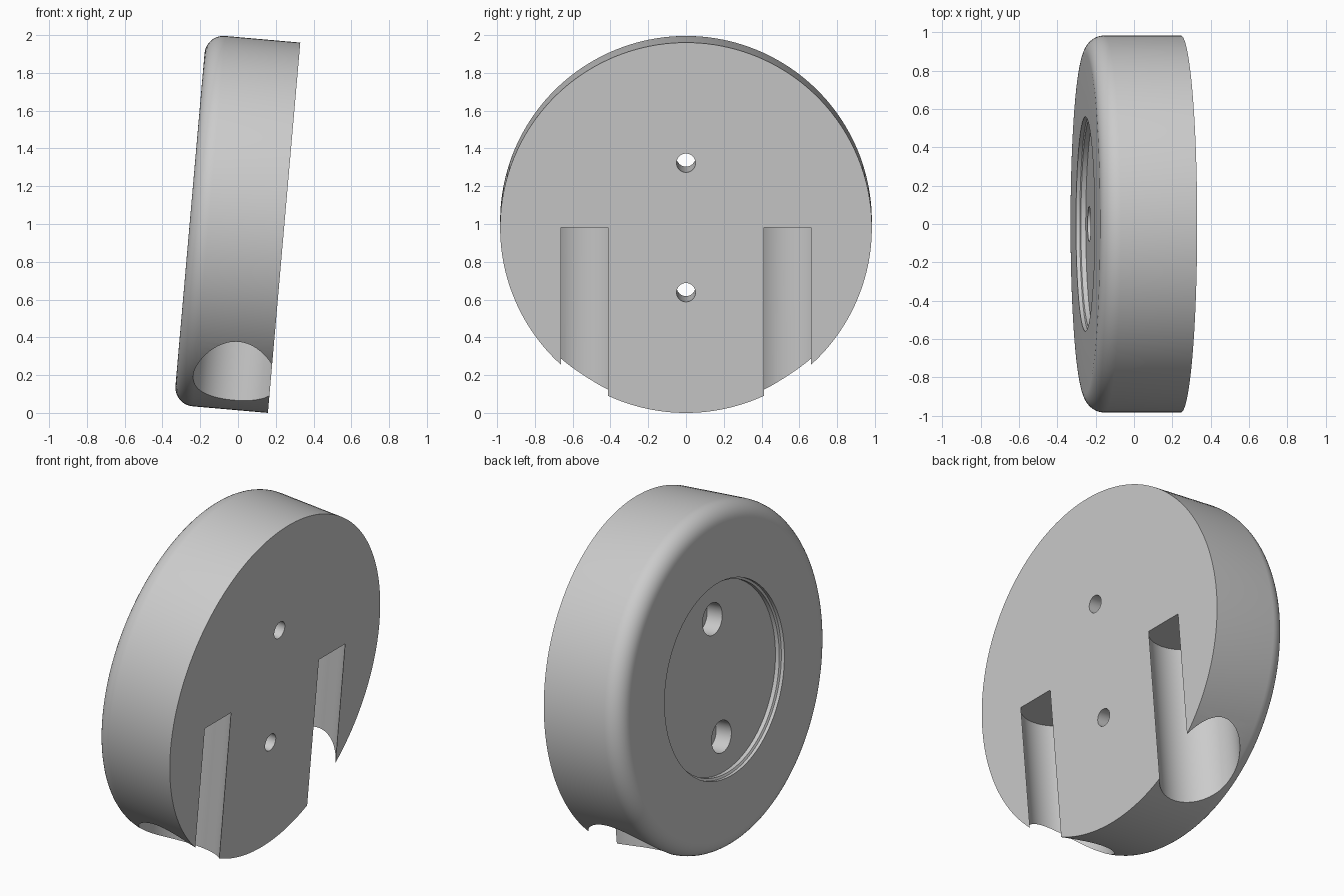
import bpy, bmesh
from math import sin, cos, pi, radians
from mathutils import Matrix

cube = bpy.data.objects.get("Cube")
if cube:
    bpy.data.objects.remove(cube, do_unlink=True)

RADIUS, DEPTH, FILLET = 0.984, 0.5, 0.1
TILT = radians(5)


def lathe(name, profile, steps, matrix=Matrix()):
    """Turn (position along x, radius) points about the x axis and cap the ends."""
    bm = bmesh.new()
    verts = [bm.verts.new((a, 0, r)) for a, r in profile]
    edges = [bm.edges.new(pair) for pair in zip(verts, verts[1:])]
    bmesh.ops.spin(bm, geom=verts + edges, cent=(0, 0, 0), axis=(1, 0, 0),
                   angle=2 * pi, steps=steps, use_merge=True)
    bmesh.ops.remove_doubles(bm, verts=bm.verts[:], dist=1e-5)
    bmesh.ops.holes_fill(bm, edges=[e for e in bm.edges if e.is_boundary], sides=0)
    bmesh.ops.recalc_face_normals(bm, faces=bm.faces[:])
    bm.transform(matrix)
    mesh = bpy.data.meshes.new(name)
    bm.to_mesh(mesh)
    bm.free()
    obj = bpy.data.objects.new(name, mesh)
    bpy.context.collection.objects.link(obj)
    return obj


# Disc: flat mounting face, rounded outer rim, stepped round recess
fillet = [(FILLET - DEPTH - FILLET * sin(t), RADIUS - FILLET + FILLET * cos(t))
          for t in (i * pi / 20 for i in range(11))]
recess = [(-DEPTH, 0.56), (-0.48, 0.56), (-0.475, 0.547), (-0.45, 0.547)]
disc = lathe("tilted_disc", [(0, RADIUS)] + fillet + recess, 160)

# Cutters: two counterbored screw holes and two keyhole slots
cutters = []
for side in (-1, 1):
    cutters.append(lathe("screw_hole_cutter",
                         [(0.1, 0.05), (-0.35, 0.05), (-0.35, 0.092), (-0.6, 0.092)],
                         48, Matrix.Translation((0, 0, side * 0.344))))
    cutters.append(lathe("slot_cutter", [(0, 0.224), (1.2, 0.224)], 96,
                         Matrix.Translation((-0.187, side * 0.5375, 0))
                         @ Matrix.Rotation(pi / 2, 4, "Y")))

for cutter in cutters:
    cutter.hide_render = True
    cut = disc.modifiers.new("cut", "BOOLEAN")
    cut.operation = "DIFFERENCE"
    cut.solver = "EXACT"
    cut.object = cutter

# Bake the cuts, then remove the cutters
bpy.context.view_layer.update()
evaluated = disc.evaluated_get(bpy.context.evaluated_depsgraph_get())
baked = bpy.data.meshes.new_from_object(evaluated)
disc.modifiers.clear()
disc.data = baked
for cutter in cutters:
    bpy.data.objects.remove(cutter, do_unlink=True)

# Lean the disc and stand it on the ground
disc.rotation_euler = (0, TILT, 0)
disc.location = (0.244, 0, RADIUS * cos(TILT))

# Plain grey material
grey = bpy.data.materials.new("plain_grey")
grey.use_nodes = True
colour = (0.6, 0.6, 0.6, 1)
grey.diffuse_color = colour
grey.node_tree.nodes["Principled BSDF"].inputs["Base Color"].default_value = colour
disc.data.materials.clear()
disc.data.materials.append(grey)

bpy.ops.object.select_all(action="DESELECT")
disc.select_set(True)
bpy.context.view_layer.objects.active = disc
bpy.ops.object.shade_smooth_by_angle(angle=radians(30))
